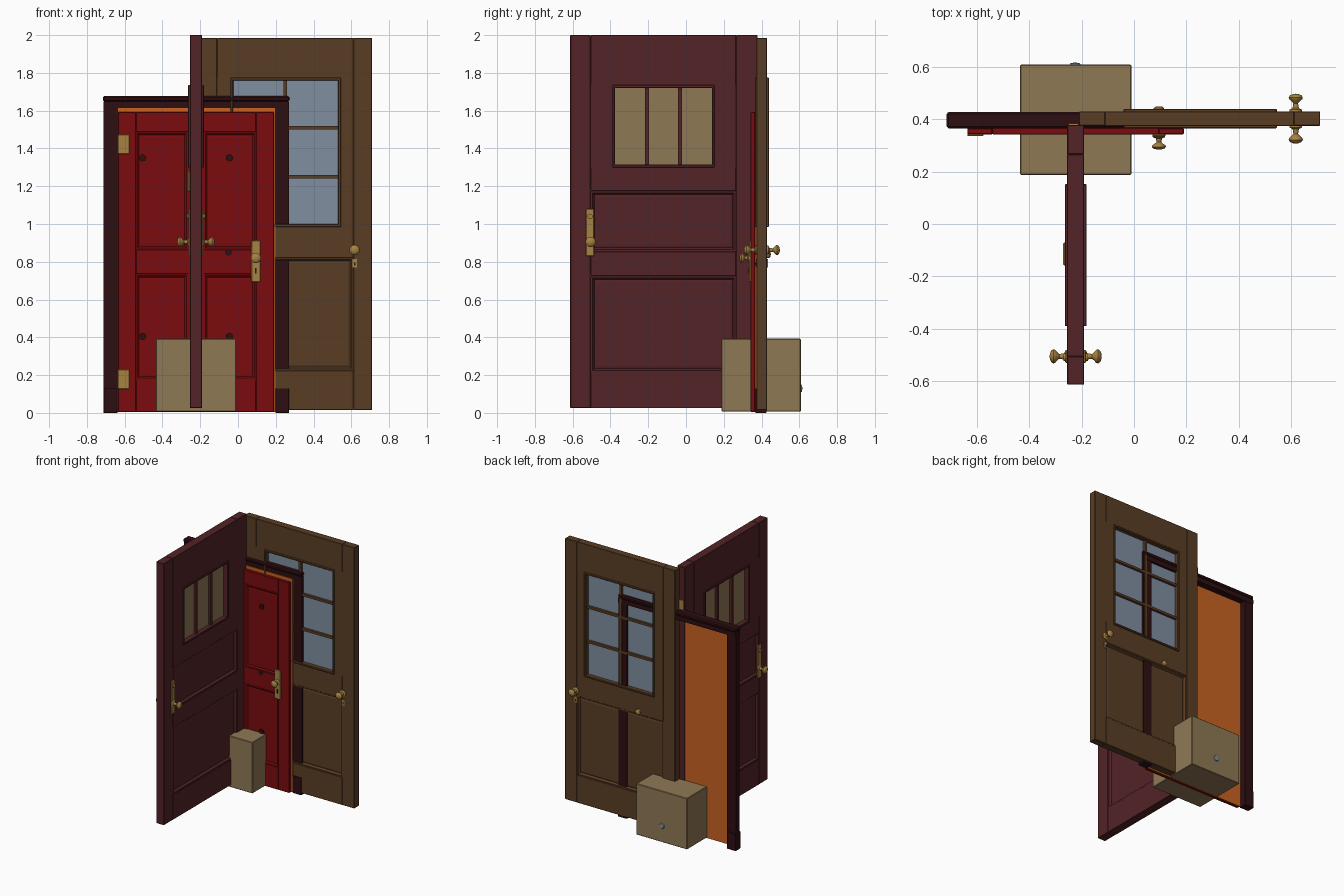
import bpy, bmesh, math
from mathutils import Vector, Matrix

cube = bpy.data.objects.get("Cube")
if cube:
    bpy.data.objects.remove(cube, do_unlink=True)


def material(name, *rgb):
    lin = [((c / 255 + 0.055) / 1.055) ** 2.4 for c in rgb] + [1]
    m = bpy.data.materials.new(name)
    m.use_nodes = True
    m.diffuse_color = lin
    m.node_tree.nodes["Principled BSDF"].inputs["Base Color"].default_value = lin
    return m


MAROON = material("maroon paint", 82, 35, 38)
DARK = material("dark frame", 45, 14, 18)
RED = material("red paint", 124, 12, 14)
BROWN = material("brown wood", 90, 61, 36)
TAN = material("tan", 143, 121, 85)
BRASS = material("brass", 166, 130, 66)
GLASS = material("blue grey glass", 128, 143, 160)
ORANGE = material("orange panel", 200, 98, 32)
BLACK = material("keyhole black", 35, 25, 20)


def finish(bm, name, mat):
    bmesh.ops.recalc_face_normals(bm, faces=bm.faces)
    me = bpy.data.meshes.new(name)
    bm.to_mesh(me)
    bm.free()
    me.materials.append(mat)
    ob = bpy.data.objects.new(name, me)
    bpy.context.collection.objects.link(ob)
    return ob


# Ranges: u runs along the door, w through it, z up; turned doors run along y
def box(name, u, w, z, mat, turned=False, bevel=0.0, sink=0.0, border=0.018):
    x, y = (w, u) if turned else (u, w)
    bm = bmesh.new()
    bmesh.ops.create_cube(bm, size=1)
    for v in bm.verts:
        v.co = Vector([sum(r) / 2 + c * (r[1] - r[0]) for r, c in zip((x, y, z), v.co)])
    if bevel:
        bmesh.ops.bevel(bm, geom=bm.edges[:], offset=bevel, segments=1, affect='EDGES')
    if sink:
        # Sunk moulding with a raised inner field on both broad sides
        bm.normal_update()
        axis = 0 if turned else 1
        for f in [f for f in bm.faces if abs(f.normal[axis]) > 0.9]:
            bmesh.ops.inset_region(bm, faces=[f], thickness=border * 0.4, depth=0)
            bmesh.ops.inset_region(bm, faces=[f], thickness=border * 0.4, depth=-sink)
            bmesh.ops.inset_region(bm, faces=[f], thickness=border * 0.5, depth=sink * 0.2)
    return finish(bm, name, mat)


def lathe(name, profile, at, direction, mat, steps=20):
    bm = bmesh.new()
    vs = [bm.verts.new((r, 0, h)) for r, h in profile]
    es = [bm.edges.new(p) for p in zip(vs, vs[1:])]
    bmesh.ops.spin(bm, geom=vs + es, cent=(0, 0, 0), axis=(0, 0, 1),
                   angle=math.tau, steps=steps)
    bmesh.ops.remove_doubles(bm, verts=bm.verts, dist=1e-5)
    turn = Vector(direction).to_track_quat('Z', 'Y').to_matrix().to_4x4()
    bmesh.ops.transform(bm, matrix=Matrix.Translation(at) @ turn, verts=bm.verts)
    ob = finish(bm, name, mat)
    for p in ob.data.polygons:
        p.use_smooth = True
    ob.data.set_sharp_from_angle(angle=math.radians(40))
    return ob


KNOB = [(0, 0), (.024, 0), (.024, .006), (.012, .012), (.009, .03), (.016, .038),
        (.025, .046), (.027, .053), (.022, .061), (.010, .066), (0, .067)]


def disc(r, h):
    return [(0, 0), (r, 0), (r, h), (0, h)]


def stiles(name, u, inner, w, z, mat, turned=False):
    box(name + "_stile_a", (u[0], inner[0]), w, z, mat, turned, .003)
    box(name + "_stile_b", (inner[1], u[1]), w, z, mat, turned, .003)


def rails(name, u, w, levels, mat, turned=False):
    for i, z in enumerate(levels):
        box(f"{name}_rail_{i}", u, w, z, mat, turned, .002)


def window(name, inner, u, w, z, bars_u, bars_z, wood, glass, turned=False):
    # Side fillers, proud moulding, pane and glazing bars
    m, mid = .015, sum(w) / 2
    proud = (w[0] - .009, w[1] + .009)
    bar = (mid - .023, mid + .023)
    box(name + "_filler_a", (inner[0], u[0]), w, z, wood, turned)
    box(name + "_filler_b", (u[1], inner[1]), w, z, wood, turned)
    for i, e in enumerate(((u[0], u[0] + m), (u[1] - m, u[1]))):
        box(f"{name}_side_moulding_{i}", e, proud, z, wood, turned, .003)
    for i, e in enumerate(((z[0], z[0] + m), (z[1] - m, z[1]))):
        box(f"{name}_cross_moulding_{i}", u, proud, e, wood, turned, .003)
    box(name + "_pane", u, (mid - .005, mid + .005), z, glass, turned)
    for i, b in enumerate(bars_u):
        box(f"{name}_upright_bar_{i}", (b - .01, b + .01), bar, z, wood, turned)
    for i, b in enumerate(bars_z):
        box(f"{name}_cross_bar_{i}", u, bar, (b - .009, b + .009), wood, turned)


# Brown door with six panes
W, IN = (.374, .43), (-.11, .61)
stiles("brown_door", (-.21, .71), IN, W, (.015, 1.985), BROWN)
rails("brown_door", IN, W, [(.015, .225), (.82, .987), (1.77, 1.985)], BROWN)
box("brown_door_panel", IN, (.376, .428), (.225, .82), BROWN, sink=.016, border=.03)
window("brown_window", IN, (-.04, .545), W, (.985, 1.775), [.25], [1.25, 1.51], BROWN, GLASS)
for side, y in ((-1, .374), (1, .43)):
    lathe("brown_door_knob", KNOB, (.617, y, .862), (0, side, 0), BRASS)
    box("brown_door_escutcheon", (.605, .629), (y - .004, y + .004), (.77, .815), BRASS)
    box("brown_door_keyhole", (.613, .621), (y - .005, y + .005), (.78, .797), BLACK)

# Maroon door, turned square to the others
W, IN = (-.255, -.19), (-.505, .265)
stiles("maroon_door", (-.613, .378), IN, W, (.025, 2), MAROON, True)
rails("maroon_door", IN, W, [(.025, .215), (.725, .855), (1.175, 1.305), (1.73, 2)], MAROON, True)
for name, z in (("lower", (.215, .725)), ("middle", (.855, 1.175))):
    box(f"maroon_{name}_panel", IN, (-.253, -.192), z, MAROON, True, sink=.014, border=.035)
window("maroon_window", IN, (-.39, .152), W, (1.3, 1.735), [-.207, -.032], [], MAROON, TAN, True)
for side, x in ((-1, -.255), (1, -.19)):
    box("maroon_lock_plate", (-.53, -.486), (x - .006, x + .006), (.83, 1.08), BRASS, True, .003)
    lathe("maroon_door_knob", KNOB, (x, -.505, .905), (side, 0, 0), BRASS)
    lathe("maroon_lock_cylinder", disc(.014, .014), (x, -.508, 1.04), (side, 0, 0), BRASS)
box("maroon_door_knocker", (-.158, -.07), (-.27, -.255), (1.17, 1.28), BRASS, True, .004)
for z in (.3, 1.7):
    box("maroon_hinge", (-.25, -.212), (.376, .384), (z - .05, z + .05), BRASS)

# Dark door frame with orange backing
for a, b in ((-.712, -.638), (.198, .27)):
    box("frame_jamb", (a, b), (.378, .421), (0, 1.645), DARK)
    box("frame_plinth", (a, b), (.367, .426), (0, .13), DARK, bevel=.002)
box("frame_head", (-.712, .27), (.372, .424), (1.615, 1.648), DARK)
box("frame_cap", (-.715, .272), (.364, .427), (1.648, 1.678), DARK, bevel=.008)
box("orange_backing", (-.638, .198), (.3665, .3735), (.006, 1.615), ORANGE)

# Red four-panel door
W, IN, PAIRS = (.342, .366), (-.54, .095), ((-.54, -.265), (-.18, .095))
stiles("red_door", (-.636, .19), IN, W, (.005, 1.592), RED)
rails("red_door", IN, W, [(.005, .175), (.735, .865), (1.487, 1.592)], RED)
box("red_door_muntin", (-.265, -.18), W, (.175, 1.487), RED)
for u in PAIRS:
    for z in ((.175, .735), (.865, 1.487)):
        box("red_door_panel", u, (.343, .366), z, RED, sink=.008, border=.03)
for x, z in ((-.505, 1.35), (-.045, 1.35), (-.05, .85), (-.045, .405), (-.505, .405)):
    lathe("worn_spot", disc(.02, .008), (x, .349, z), (0, -1, 0), DARK, 7)
for z in (.178, 1.422):
    box("red_door_hinge", (-.636, -.574), (.336, .345), (z - .052, z + .052), BRASS, bevel=.002)
box("red_lock_plate", (.07, .12), (.334, .344), (.692, .912), BRASS, bevel=.003)
box("red_door_keyhole", (.091, .099), (.332, .336), (.738, .768), BLACK)
lathe("red_door_knob", [(r, h * .78) for r, h in KNOB], (.095, .336, .82), (0, -1, 0), BRASS)
lathe("red_door_back_knob", [(0, 0), (.02, 0), (.02, .014), (.012, .02), (0, .021)],
      (.095, .428, .84), (0, 1, 0), BRASS)

# Tan box with a round button on its back
box("tan_box", (-.435, -.01), (.187, .608), (.007, .393), TAN, bevel=.004)
lathe("box_button", [(0, 0), (.022, 0), (.018, .007), (0, .011)], (-.225, .606, .13),
      (0, 1, 0), GLASS)
